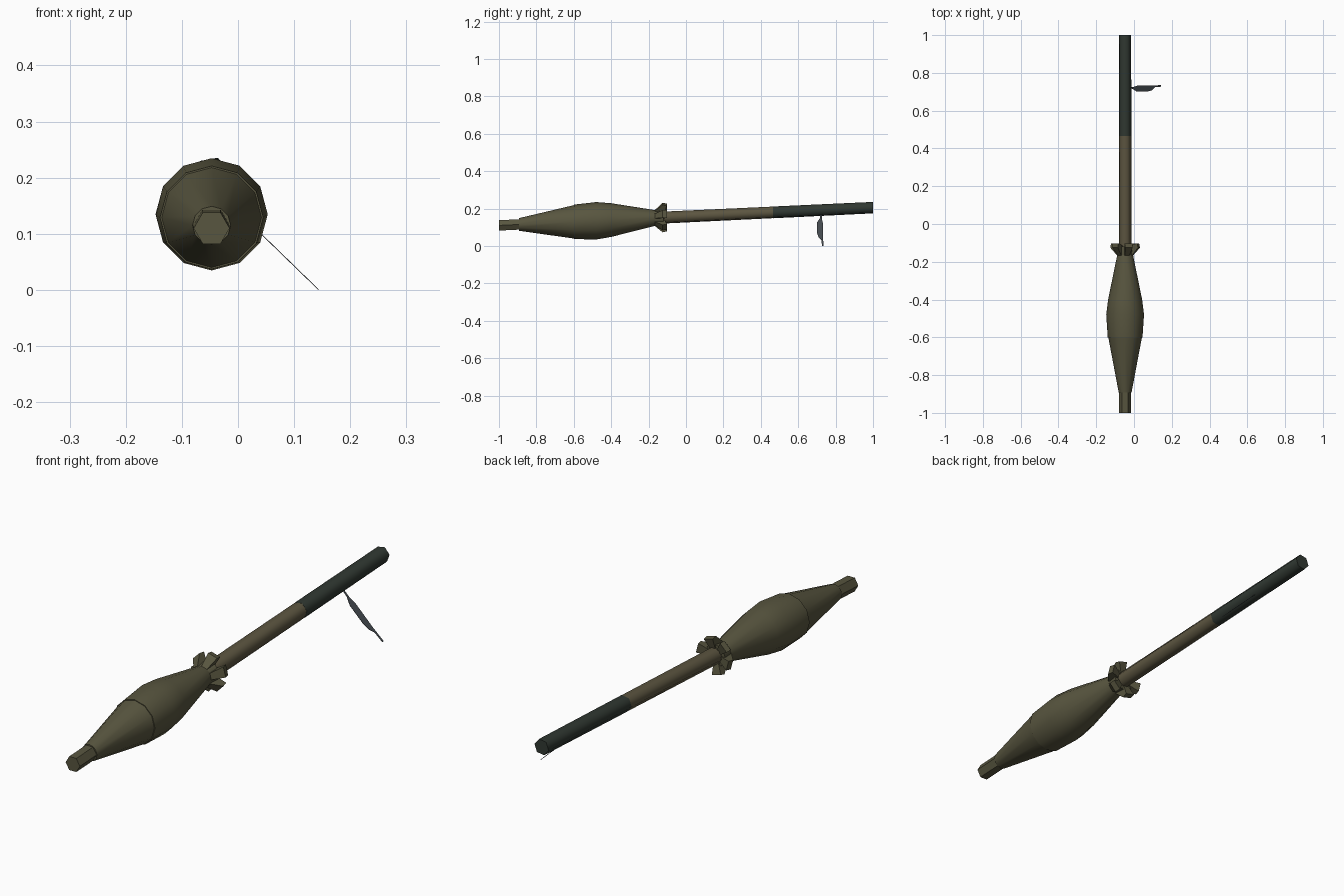
import bpy, bmesh, math

if "Cube" in bpy.data.objects:
    bpy.data.objects.remove(bpy.data.objects["Cube"])

CX = -0.047


def axis_z(y):
    # The whole weapon leans up slightly towards the back
    return 0.1575 + 0.0475 * y


def material(name, rgb):
    m = bpy.data.materials.new(name)
    m.diffuse_color = (*rgb, 1)
    m.use_nodes = True
    m.node_tree.nodes["Principled BSDF"].inputs["Base Color"].default_value = m.diffuse_color
    return m


olive = material("olive", (0.098, 0.092, 0.050))
brown_olive = material("brown olive", (0.108, 0.092, 0.052))
dark_green = material("dark green", (0.030, 0.040, 0.032))
steel = material("dark steel", (0.060, 0.070, 0.080))


def finish(name, bm, mat, angle=None):
    bmesh.ops.recalc_face_normals(bm, faces=bm.faces)
    me = bpy.data.meshes.new(name)
    bm.to_mesh(me)
    bm.free()
    me.materials.append(mat)
    ob = bpy.data.objects.new(name, me)
    bpy.context.collection.objects.link(ob)
    if angle:
        bpy.ops.object.select_all(action='DESELECT')
        ob.select_set(True)
        bpy.context.view_layer.objects.active = ob
        bpy.ops.object.shade_smooth_by_angle(angle=math.radians(angle))
    return ob


def lathe(name, profile, sides, mat, start=0, angle=65):
    """Closed loft of regular rings given as (y, radius)."""
    bm = bmesh.new()
    rings = []
    for y, r in profile:
        ring = []
        for i in range(sides):
            a = math.radians(start) + i * math.tau / sides
            ring.append(bm.verts.new((CX + r * math.cos(a), y, axis_z(y) + r * math.sin(a))))
        rings.append(ring)
    for a, b in zip(rings, rings[1:]):
        for i in range(sides):
            j = (i + 1) % sides
            bm.faces.new((a[i], a[j], b[j], b[i]))
    bm.faces.new(rings[0])
    bm.faces.new(rings[-1])
    return finish(name, bm, mat, angle)


# Warhead
lathe("nose_fuse", [(-1.0, 0.032), (-0.885, 0.032)], 6, olive, 0, 30)
lathe("warhead_cone", [(-0.892, 0.034), (-0.6, 0.089)], 12, olive)
lathe("warhead_body", [(-0.6, 0.092), (-0.48, 0.1), (-0.40, 0.09), (-0.165, 0.042)], 12, olive)

# Tube, in two colours
lathe("front_tube", [(-0.17, 0.034), (0.465, 0.033)], 6, brown_olive, 10)
lathe("rear_tube", [(0.465, 0.0335), (1.0, 0.0325)], 6, dark_green, 10)

# Flared collar with six wedge fins
lathe("collar", [(-0.172, 0.040), (-0.12, 0.046)], 12, olive, 0, 30)
bm = bmesh.new()
for k in range(6):
    a = math.radians(15 + 60 * k)
    c, s = math.cos(a), math.sin(a)
    pts = []
    for w0, w1, side in ((0.012, 0.021, -1), (0.012, 0.021, 1)):
        for y, r, w in ((-0.172, 0.036, w0), (-0.125, 0.076, w1),
                        (-0.102, 0.071, w1), (-0.115, 0.030, w0)):
            t = side * w
            pts.append(bm.verts.new((CX + r * c - t * s, y, axis_z(y) + r * s + t * c)))
    lo, hi = pts[:4], pts[4:]
    bm.faces.new(lo)
    bm.faces.new(hi[::-1])
    for i in range(4):
        j = (i + 1) % 4
        bm.faces.new((lo[i], lo[j], hi[j], hi[i]))
finish("collar_fins", bm, olive)

# Thin slanted blade hanging off one side of the rear tube
outline = [(0.718, 0.170), (0.726, 0.170), (0.726, 0.142), (0.733, 0.12), (0.732, 0.045),
           (0.736, 0.0), (0.727, 0.0), (0.724, 0.032), (0.709, 0.045),
           (0.701, 0.07), (0.701, 0.125), (0.716, 0.148)]
bm = bmesh.new()
front, back = [], []
for y, z in outline:
    x = 0.143 - z * 1.03
    front.append(bm.verts.new((x, y, z)))
    back.append(bm.verts.new((x + 0.001, y, z + 0.001)))
bm.faces.new(front)
bm.faces.new(back[::-1])
for i in range(len(outline)):
    j = (i + 1) % len(outline)
    bm.faces.new((front[i], front[j], back[j], back[i]))
finish("side_blade", bm, steel)
